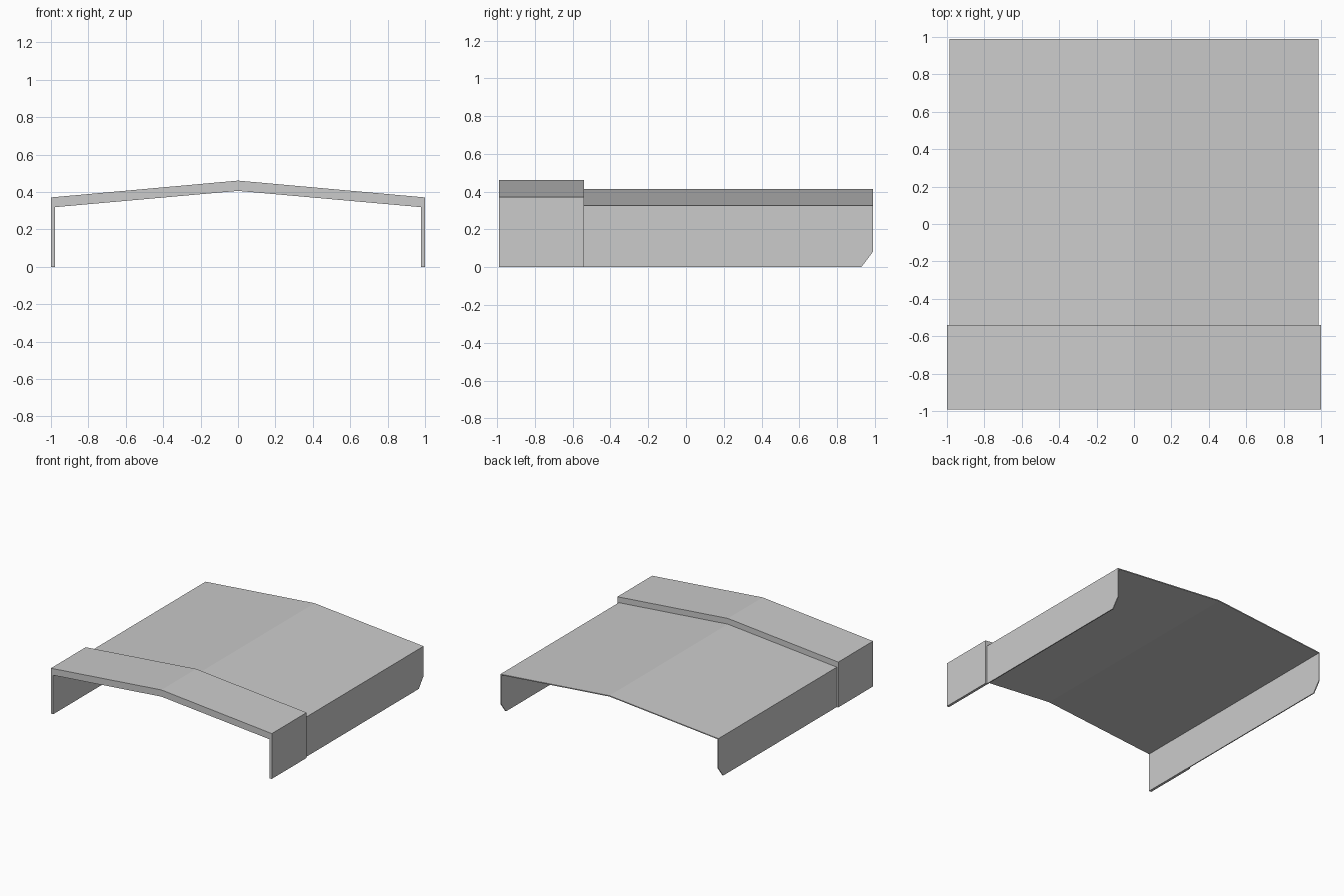
import bpy
import bmesh
from mathutils import Vector

cube = bpy.data.objects.get("Cube")
if cube:
    bpy.data.objects.remove(cube, do_unlink=True)

grey = bpy.data.materials.new("light grey")
grey.use_nodes = True
colour = (0.6, 0.6, 0.6, 1)
grey.diffuse_color = colour
grey.node_tree.nodes["Principled BSDF"].inputs["Base Color"].default_value = colour

INNER = (0.979, 0.319, 0.406)   # half width, eave height, ridge height
FRONT, STEP, BACK = -0.991, -0.541, 0.99


def gable(half, eave, ridge):
    """Open gable outline from one foot over the ridge to the other foot."""
    return [(-half, 0), (-half, eave), (0, ridge), (half, eave), (half, 0)]


def gable_shell(name, outer, y0, y1, rear_cut=None):
    """Sweep the band between the outer and inner gable along y."""
    bm = bmesh.new()
    rows = [[bm.verts.new((x, y0, z)) for x, z in gable(*g)] for g in (outer, INNER)]
    faces = [bm.faces.new((rows[0][i], rows[0][i + 1], rows[1][i + 1], rows[1][i]))
             for i in range(4)]
    swept = bmesh.ops.extrude_face_region(bm, geom=faces, use_keep_orig=True)
    moved = [v for v in swept["geom"] if isinstance(v, bmesh.types.BMVert)]
    bmesh.ops.translate(bm, verts=moved, vec=(0, y1 - y0, 0))
    if rear_cut:
        # Slanted lower rear corners on both side walls
        dy, dz = rear_cut
        bmesh.ops.bisect_plane(bm, geom=bm.verts[:] + bm.edges[:] + bm.faces[:],
                               plane_co=(0, y1 - dy, 0), plane_no=Vector((0, dz, -dy)),
                               clear_outer=True)
        bmesh.ops.holes_fill(bm, edges=[e for e in bm.edges if e.is_boundary])
    bmesh.ops.recalc_face_normals(bm, faces=bm.faces[:])
    mesh = bpy.data.meshes.new(name)
    bm.to_mesh(mesh)
    bm.free()
    mesh.materials.append(grey)
    obj = bpy.data.objects.new(name, mesh)
    bpy.context.collection.objects.link(obj)
    return obj


# Thick raised band at the front, thin cover behind it
gable_shell("front_band", (1.0, 0.371, 0.461), FRONT, STEP)
gable_shell("rear_cover", (0.987, 0.326, 0.414), STEP, BACK, rear_cut=(0.062, 0.082))
